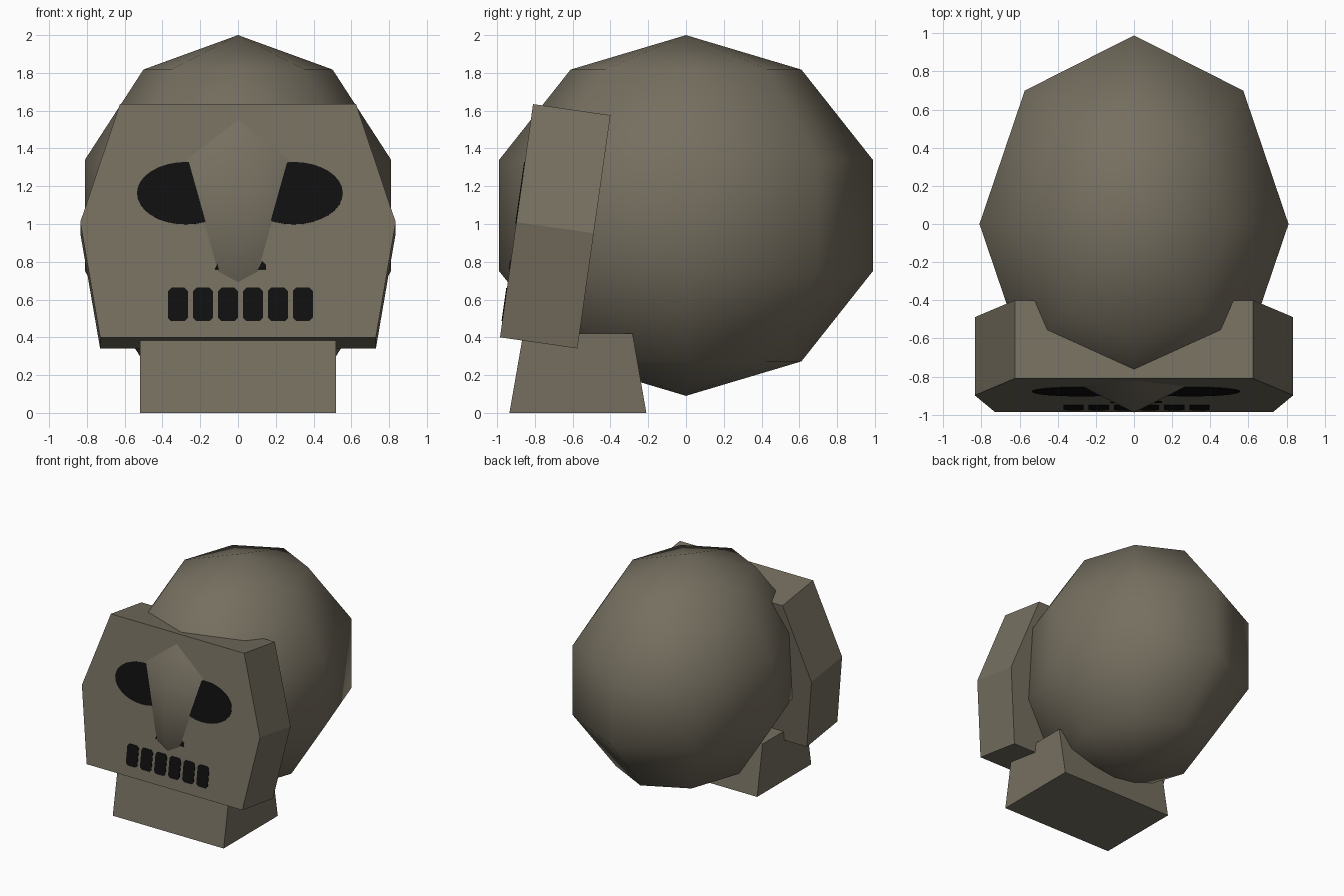
import bpy, bmesh, math
from mathutils import Vector

if "Cube" in bpy.data.objects:
    bpy.data.objects.remove(bpy.data.objects["Cube"])


def material(name, rgb):
    m = bpy.data.materials.new(name)
    m.diffuse_color = (*rgb, 1)
    m.use_nodes = True
    m.node_tree.nodes["Principled BSDF"].inputs["Base Color"].default_value = m.diffuse_color
    return m


stone = material("grey_brown_stone", (0.181, 0.159, 0.117))
black = material("black", (0.005, 0.005, 0.005))


def finish(name, bm, mat):
    bmesh.ops.recalc_face_normals(bm, faces=bm.faces[:])
    me = bpy.data.meshes.new(name)
    bm.to_mesh(me)
    bm.free()
    me.materials.append(mat)
    ob = bpy.data.objects.new(name, me)
    bpy.context.collection.objects.link(ob)
    return ob


def prism(name, outline, shift, mat):
    """Closed solid: a planar outline swept along a vector."""
    bm = bmesh.new()
    face = bm.faces.new([bm.verts.new(p) for p in outline])
    ext = bmesh.ops.extrude_face_region(bm, geom=[face], use_keep_orig=True)
    moved = [v for v in ext["geom"] if isinstance(v, bmesh.types.BMVert)]
    bmesh.ops.translate(bm, verts=moved, vec=shift)
    return finish(name, bm, mat)


# Cranium: coarse smooth sphere whose front tip pokes through as the nose
bm = bmesh.new()
bmesh.ops.create_uvsphere(bm, u_segments=8, v_segments=5, radius=1)
for v in bm.verts:
    v.co = (v.co.x * 0.852, v.co.y * 1.04, 1.045 + v.co.z * 0.955)
for f in bm.faces:
    f.smooth = True
finish("cranium", bm, stone)

# Face slab: tilted six-sided slab
NORMAL = Vector((0, -1.235, 0.175)).normalized()


def on_face(x, z):
    return Vector((x, -0.81 - (1.635 - z) * 0.175 / 1.235, z))


half = [(0.625, 1.635), (0.835, 1.01), (0.73, 0.40)]
hexagon = half + [(-x, z) for x, z in reversed(half)]
prism("face_slab", [on_face(x, z) for x, z in hexagon], (0, 0.41, -0.059), stone)

# Neck: block with sloping front and back
neck = [(-0.935, 0), (-0.21, 0), (-0.283, 0.42), (-0.862, 0.42)]
prism("neck", [(-0.52, y, z) for y, z in neck], (1.04, 0, 0), stone)


# Painted details: thin plates lying on the face
def plate(name, points):
    prism(name, [on_face(x, z) for x, z in points], NORMAL * 0.004, black)


for side, label in ((-1, "left"), (1, "right")):
    cx = side * 0.285 + 0.01
    plate(label + "_eye", [(cx + 0.26 * math.cos(a), 1.163 + 0.165 * math.sin(a))
                           for a in (math.tau * i / 32 for i in range(32))])
    cx = side * 0.115 + 0.012
    plate(label + "_nostril", [(cx - 0.02, 0.76), (cx + 0.02, 0.76),
                               (cx + 0.02, 0.785), (cx, 0.805)])

# Teeth: row of six rectangles with clipped corners
W, H, C = 0.053, 0.088, 0.018
for i in range(6):
    cx = -0.317 + i * 0.132
    plate(f"tooth_{i + 1}", [(cx + sx * dx, 0.574 + sz * dz)
                             for sx, sz, dx, dz in
                             ((1, 1, W, H - C), (1, 1, W - C, H),
                              (-1, 1, W - C, H), (-1, 1, W, H - C),
                              (-1, -1, W, H - C), (-1, -1, W - C, H),
                              (1, -1, W - C, H), (1, -1, W, H - C))])
